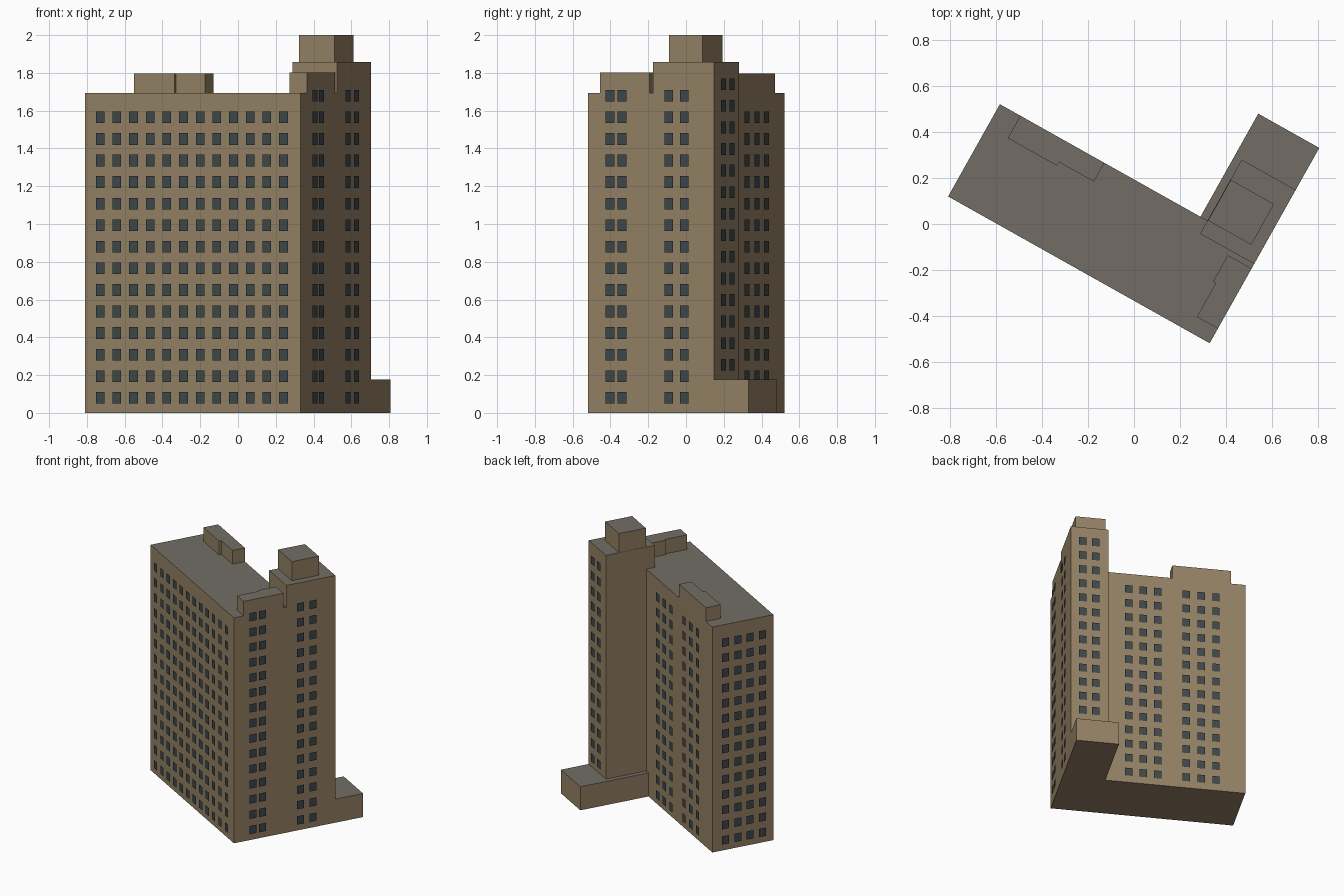
import bpy, bmesh, math
from mathutils import Matrix

if "Cube" in bpy.data.objects:
    bpy.data.objects.remove(bpy.data.objects["Cube"])

# Plan frame: x along the long slab, y across it, turned on the site
FRAME = Matrix.Translation((-0.81, 0.12, 0)) @ Matrix.Rotation(math.radians(-29.3), 4, 'Z')
L, W, ROOF = 1.307, 0.461, 1.693      # slab length, depth, roof height
GAP = 0.01                            # window panes sit just off the wall


def material(name, rgb):
    m = bpy.data.materials.new(name)
    m.diffuse_color = (*rgb, 1)
    m.use_nodes = True
    m.node_tree.nodes["Principled BSDF"].inputs["Base Color"].default_value = m.diffuse_color
    return m


WALL = material("wall_tan", (0.30, 0.22, 0.13))
TOP = material("roof_grey", (0.17, 0.155, 0.13))
GLASS = material("window_dark", (0.05, 0.065, 0.07))


def finish(bm, name, mats):
    me = bpy.data.meshes.new(name)
    bm.to_mesh(me)
    bm.free()
    for m in mats:
        me.materials.append(m)
    ob = bpy.data.objects.new(name, me)
    ob.matrix_world = FRAME
    bpy.context.collection.objects.link(ob)


def prism(name, outline, z0, z1):
    """Extrude a plan outline; upward faces get the roof material."""
    bm = bmesh.new()
    base = bm.faces.new([bm.verts.new((x, y, z0)) for x, y in outline])
    ext = bmesh.ops.extrude_face_region(bm, geom=[base], use_keep_orig=True)
    for v in ext["geom"]:
        if isinstance(v, bmesh.types.BMVert):
            v.co.z = z1
    bmesh.ops.recalc_face_normals(bm, faces=bm.faces)
    for f in bm.faces:
        f.material_index = int(f.normal.z > 0.5)
    if z0 > 0:                         # stacked parts need no hidden floor
        bmesh.ops.delete(bm, geom=[f for f in bm.faces if f.normal.z < -0.5],
                         context='FACES_ONLY')
    finish(bm, name, (WALL, TOP))


def box(name, x0, x1, y0, y1, z0, z1):
    prism(name, [(x0, y0), (x1, y0), (x1, y1), (x0, y1)], z0, z1)


def windows(name, origin, direction, columns, first_z, rows, w=0.053, h=0.062):
    """Grid of panes on a wall; direction runs rightwards seen from outside."""
    bm = bmesh.new()
    (ox, oy), (dx, dy) = origin, direction
    ox, oy = ox + dy * GAP, oy - dx * GAP
    for c in columns:
        for r in range(rows):
            z = first_z + r * 0.1142
            bm.faces.new([bm.verts.new((ox + dx * (c + a * w / 2), oy + dy * (c + a * w / 2),
                                        z + b * h / 2))
                          for a, b in ((-1, -1), (1, -1), (1, 1), (-1, 1))])
    finish(bm, name, (GLASS,))


# Main masses
box("main_slab", 0, L, 0, W, 0, ROOF)
box("low_wing", 1.002, L, W, 0.976, 0, 0.177)
box("tower_shaft", 1.037, L, W, 0.766, 0.177, ROOF)
box("tower_head", 1.037, L, 0.396, 0.766, ROOF, 1.857)
box("tower_cap", 1.039, 1.255, 0.463, 0.666, 1.857, 2.0)

# Stepped rooftop rooms
prism("rear_roof_room", [(0.102, 0.349), (0.348, 0.349), (0.348, 0.367),
                         (0.522, 0.367), (0.522, W), (0.102, W)], ROOF, 1.796)
prism("side_roof_room", [(L - 0.105, 0.073), (L, 0.073), (L, 0.374), (L - 0.119, 0.374),
                         (L - 0.119, 0.243), (L - 0.105, 0.243)], ROOF, 1.802)

# Windows on each wall
windows("front_windows", (0, 0), (1, 0), [0.0975 + i * 0.1012 for i in range(12)], 0.08, 14)
windows("right_windows", (L, 0), (0, 1), [0.14, 0.213, 0.497, 0.591], 0.08, 15)
windows("left_windows", (0, W), (0, -1), [0.095 + i * 0.0932 for i in range(4)], 0.08, 14)
windows("rear_windows", (L, W), (-1, 0),
        [L - s for s in (0.212, 0.318, 0.425, 0.628, 0.732, 0.836)], 0.08, 14)
windows("tower_rear_windows", (L, 0.766), (-1, 0), [0.083, 0.176], 0.255, 14)
